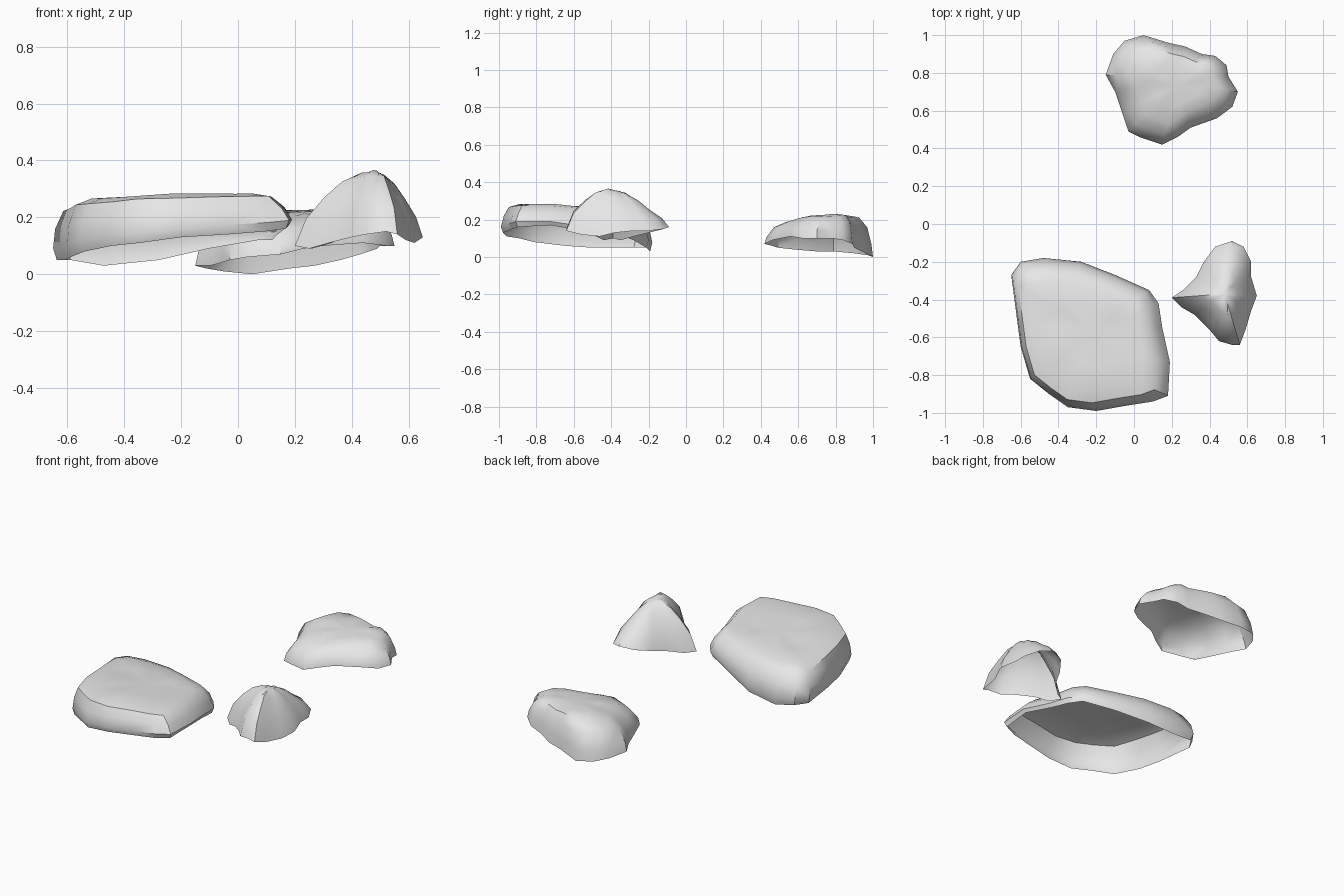
import bpy
import bmesh
import random
from mathutils import Vector

random.seed(4)
CM = 0.01  # outlines and offsets are written in hundredths of a unit

default_cube = bpy.data.objects.get("Cube")
if default_cube:
    bpy.data.objects.remove(default_cube, do_unlink=True)

# One stone colour
stone = bpy.data.materials.new("stone_grey")
stone.use_nodes = True
stone_colour = (0.8, 0.8, 0.8, 1)
stone.diffuse_color = stone_colour
stone.node_tree.nodes["Principled BSDF"].inputs["Base Color"].default_value = stone_colour


def build_rock(name, rim, peak, slope, levels, roughness=0.004):
    """Open-bottomed shell: the rim outline is shrunk level by level to a peak.

    rim: outline points, counter-clockwise, with the height of the lower edge
    peak: centre of the crown, slope: tilt of the crown along x and y
    levels: (outline scale, fraction of full height, shift x, shift y)
    """
    centre = Vector(peak) * CM
    bm = bmesh.new()
    rings = []
    for scale, rise, shift_x, shift_y in levels:
        ring = []
        for point in rim:
            edge = Vector(point) * CM
            reach = (edge - centre) * scale
            x = centre.x + reach.x + shift_x * CM
            y = centre.y + reach.y + shift_y * CM
            crown = centre.z + slope[0] * reach.x + slope[1] * reach.y
            z = edge.z + (crown - edge.z) * rise
            # Chip the stone a little everywhere except at the lower edge
            if rise > 0:
                z += random.uniform(-roughness, roughness)
            ring.append(bm.verts.new((x, y, z)))
        rings.append(ring)

    # Walls between neighbouring levels
    count = len(rim)
    for lower, upper in zip(rings, rings[1:]):
        for i in range(count):
            j = (i + 1) % count
            bm.faces.new((lower[i], lower[j], upper[j], upper[i]))

    # Crown closed with a fan
    last = levels[-1]
    tip = bm.verts.new(centre + Vector((last[2], last[3], 0)) * CM)
    for i in range(count):
        bm.faces.new((rings[-1][i], rings[-1][(i + 1) % count], tip))

    bmesh.ops.triangulate(bm, faces=bm.faces[:], quad_method='SHORT_EDGE')
    mesh = bpy.data.meshes.new(name)
    bm.to_mesh(mesh)
    bm.free()
    mesh.materials.append(stone)
    rock = bpy.data.objects.new(name, mesh)
    bpy.context.collection.objects.link(rock)

    # Soft shading with crisp broken edges
    bpy.ops.object.select_all(action='DESELECT')
    rock.select_set(True)
    bpy.context.view_layer.objects.active = rock
    bpy.ops.object.shade_smooth_by_angle(angle=0.7)
    return rock


# Broad flat slab, steep at the front and lower at the back
build_rock(
    "large_flat_rock",
    rim=[(19, -73, 17), (15, -55, 14), (13, -42, 12), (8, -35, 12), (-10, -27, 9),
         (-28, -20, 5), (-48, -18, 3), (-60, -20, 5), (-65, -27, 5), (-62, -50, 5),
         (-60, -65, 6), (-55, -82, 8), (-45, -90, 10), (-35, -97, 11),
         (-20, -99, 13), (-3, -96, 14), (10, -94, 15), (18, -91, 16)],
    peak=(-22, -58, 27),
    slope=(0.02, -0.05),
    levels=[(0.97, 0, 0, 0), (1, 0.2, 0, 0), (0.96, 0.55, -1, 0),
            (0.87, 0.88, -2, -1), (0.72, 0.98, -2, -1), (0.4, 1, 0, 0)],
)

# Rounded rock with a flat crown leaning to the back
build_rock(
    "back_rock",
    rim=[(55, 70, 10), (50, 78, 10), (49, 84, 9), (43, 89, 7), (36, 90, 5),
         (27, 94, 3), (18, 96, 2), (5, 100, 0), (-5, 97, 1), (-11, 90, 2),
         (-15, 79, 3), (-10, 70, 3), (-6, 58, 4), (-3, 49, 5), (3, 46, 6),
         (15, 42, 7), (23, 46, 9), (30, 51, 10), (44, 56, 11), (52, 62, 10)],
    peak=(22, 71, 22),
    slope=(0.05, 0.08),
    levels=[(1, 0, 0, 0), (0.97, 0.3, 0, 0), (0.86, 0.68, 0, 1),
            (0.68, 0.91, 1, 2), (0.4, 0.99, 1, 2)],
)

# Small pointed rock, fuller towards the front
build_rock(
    "small_peaked_rock",
    rim=[(65, -38, 13), (62, -28, 14), (62, -20, 14), (58, -12, 15), (52, -9, 16),
         (43, -12, 15), (37, -20, 13), (33, -28, 11), (26, -35, 9), (20, -39, 10),
         (25, -44, 9), (32, -48, 11), (40, -56, 13), (45, -62, 14), (52, -64, 15),
         (56, -64, 14), (59, -56, 12), (62, -46, 11)],
    peak=(48, -37, 35.5),
    slope=(-0.1, -0.25),
    levels=[(1, 0, 0, 0), (0.86, 0.35, 0, 0), (0.63, 0.62, 0, 0),
            (0.41, 0.85, 0, 0), (0.19, 0.98, 0, 0)],
)
